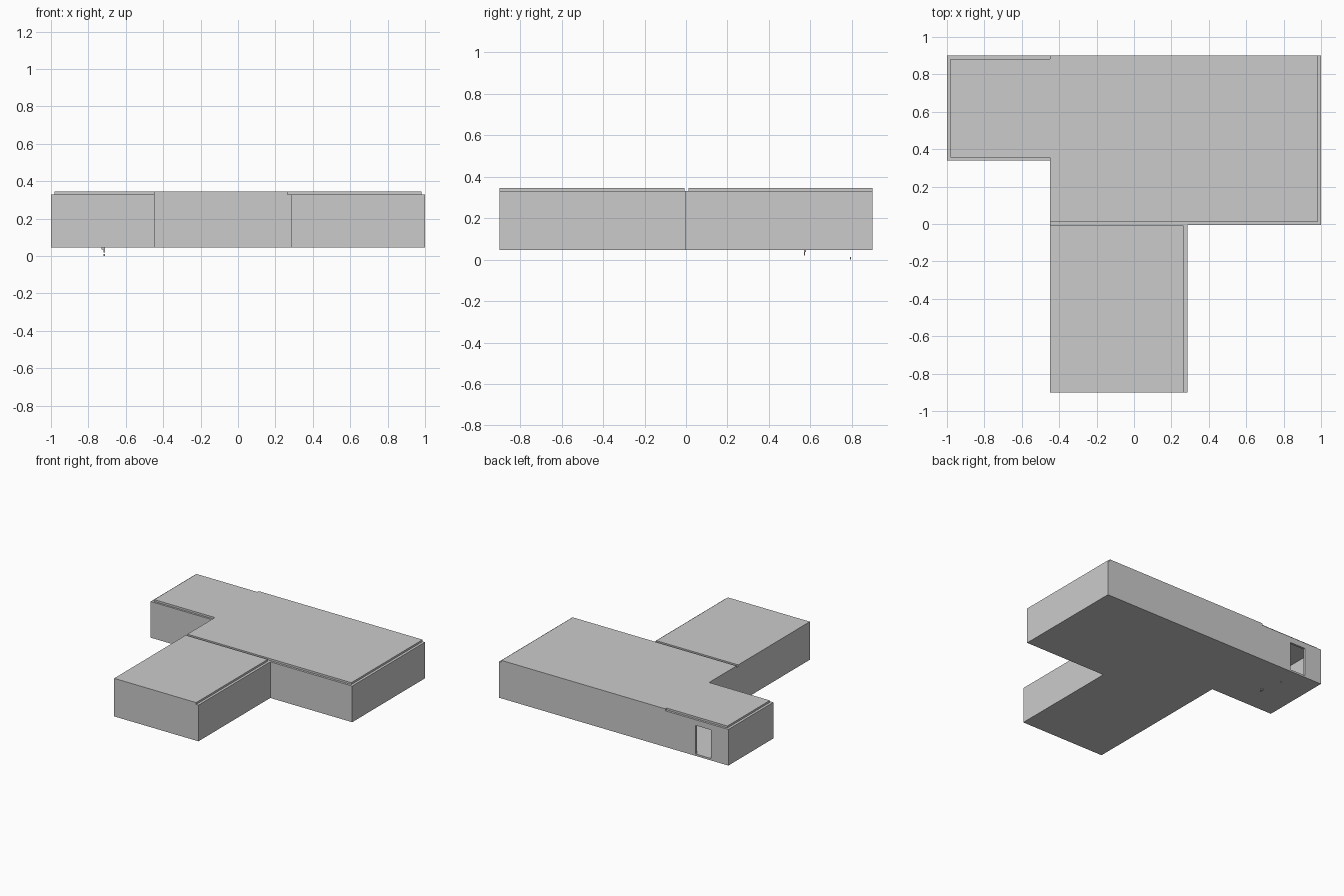
import bpy, bmesh

if "Cube" in bpy.data.objects:
    bpy.data.objects.remove(bpy.data.objects["Cube"])

FLOOR, WALL_TOP, ROOF_TOP, BASE = 0.06, 0.33, 0.345, 0.045


def prism(name, pts, z0, z1):
    """Extrude a plan outline between two heights."""
    bm = bmesh.new()
    face = bm.faces.new([bm.verts.new((x, y, z0)) for x, y in pts])
    ext = bmesh.ops.extrude_face_region(bm, geom=[face])
    top = [g for g in ext["geom"] if isinstance(g, bmesh.types.BMVert)]
    bmesh.ops.translate(bm, verts=top, vec=(0, 0, z1 - z0))
    bmesh.ops.recalc_face_normals(bm, faces=bm.faces)
    me = bpy.data.meshes.new(name)
    bm.to_mesh(me)
    bm.free()
    ob = bpy.data.objects.new(name, me)
    bpy.context.collection.objects.link(ob)
    return ob


def box(name, x0, x1, y0, y1, z0, z1):
    return prism(name, [(x0, y0), (x1, y0), (x1, y1), (x0, y1)], z0, z1)


def cut(target, cutter):
    mod = target.modifiers.new("cut", "BOOLEAN")
    mod.operation = "DIFFERENCE"
    mod.solver = "EXACT"
    mod.object = cutter
    bpy.context.view_layer.objects.active = target
    bpy.ops.object.modifier_apply(modifier=mod.name)
    bpy.data.objects.remove(cutter, do_unlink=True)


# Walls and floor: one footprint with the rooms hollowed out
walls = prism("walls_and_floor", [
    (-0.45, -0.9), (0.285, -0.9), (0.285, -0.005), (1, -0.005),
    (1, 0.9), (-1, 0.9), (-1, 0.34), (-0.45, 0.34)], BASE, WALL_TOP)
rooms = [(-0.98, -0.45, 0.357, 0.883),
         (-0.433, 0.98, 0.012, 0.883),
         (-0.433, 0.265, -0.883, -0.007)]
for x0, x1, y0, y1 in rooms:
    y1 = -0.022 if y1 < 0 else y1
    cut(walls, box("room_cutter", x0, x1, y0, y1, FLOOR, 0.5))

# Back doorway
cut(walls, box("door_cutter", -0.85, -0.715, 0.87, 0.95, FLOOR, 0.285))

# Roof slabs, set back behind some of the wall tops
prism("main_roof", [
    (-0.45, 0.012), (0.98, 0.012), (0.98, 0.9), (-0.45, 0.9),
    (-0.45, 0.883), (-0.98, 0.883), (-0.98, 0.355), (-0.45, 0.355)],
    WALL_TOP, ROOF_TOP)
box("wing_roof", -0.45, 0.265, -0.9, -0.008, WALL_TOP, ROOF_TOP)

# Tiny fittings under the floor
box("fitting_stem", -0.718, -0.712, 0.568, 0.574, 0.02, BASE)
box("fitting_arm", -0.73, -0.712, 0.568, 0.578, 0.036, BASE)
box("fitting_foot", -0.718, -0.712, 0.79, 0.796, 0.0, 0.012)
